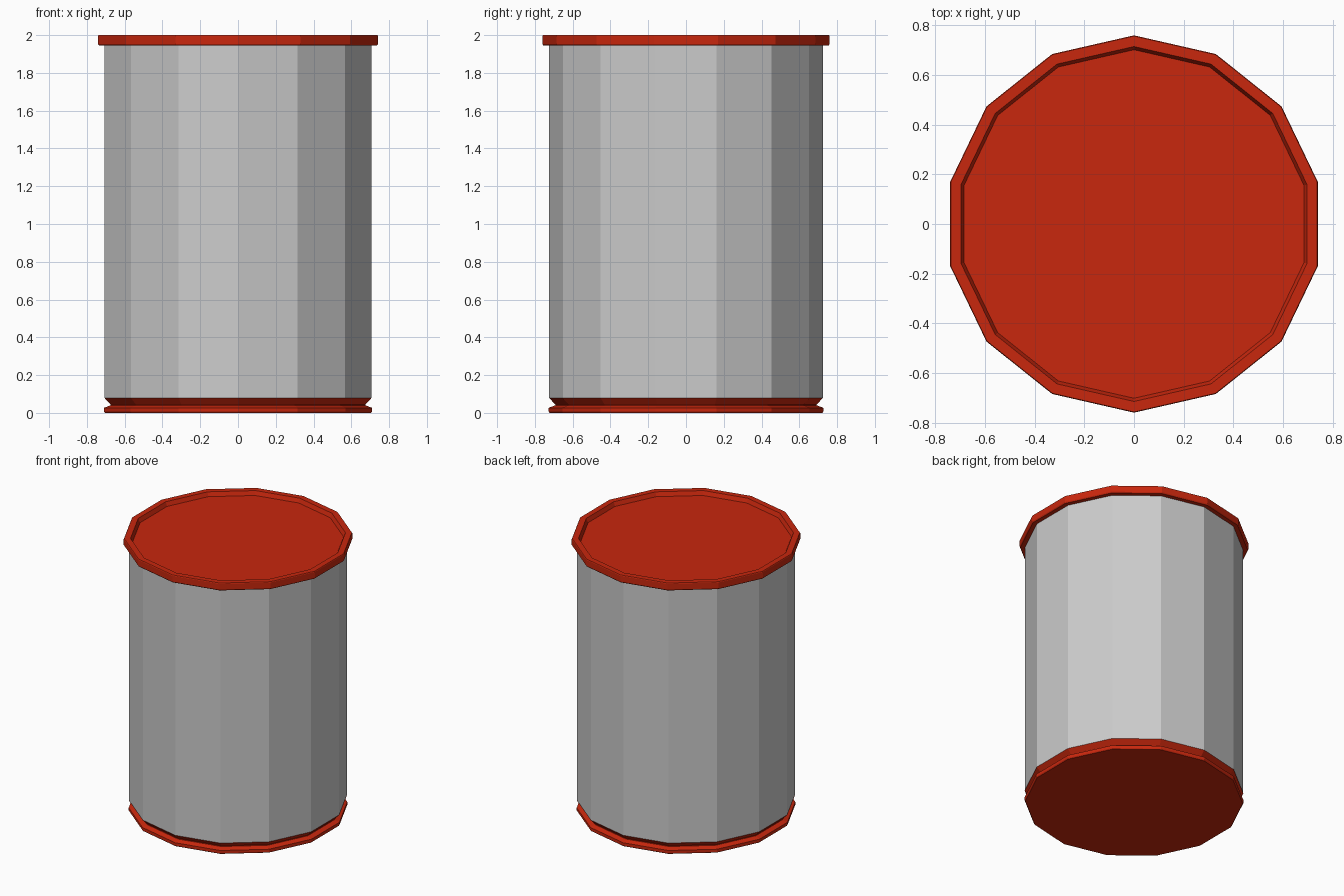
import bpy, bmesh, math

if "Cube" in bpy.data.objects:
    bpy.data.objects.remove(bpy.data.objects["Cube"])

SIDES = 14


def turned_part(name, profile, material=None):
    """Spin a (radius, z) profile into a faceted, capped solid with corners on +y and -y."""
    bm = bmesh.new()
    rings = []
    for r, z in profile:
        angles = [math.pi / 2 + 2 * math.pi * i / SIDES for i in range(SIDES)]
        rings.append([bm.verts.new((r * math.cos(a), r * math.sin(a), z)) for a in angles])
    for low, high in zip(rings, rings[1:]):
        for i in range(SIDES):
            j = (i + 1) % SIDES
            bm.faces.new((low[i], low[j], high[j], high[i]))
    bm.faces.new(rings[0][::-1])
    bm.faces.new(rings[-1])
    bmesh.ops.recalc_face_normals(bm, faces=bm.faces)
    mesh = bpy.data.meshes.new(name)
    bm.to_mesh(mesh)
    bm.free()
    obj = bpy.data.objects.new(name, mesh)
    bpy.context.collection.objects.link(obj)
    if material:
        mesh.materials.append(material)
    return obj


red = bpy.data.materials.new("red_paint")
red.diffuse_color = (0.58, 0.02, 0.004, 1)
red.use_nodes = True
red.node_tree.nodes["Principled BSDF"].inputs["Base Color"].default_value = red.diffuse_color

# Foot: lower lip, groove and flare up to the body
turned_part("base_ring", [(0.722, 0), (0.727, 0.007), (0.727, 0.027),
                          (0.692, 0.04), (0.692, 0.045), (0.726, 0.08)], red)

# Plain grey drum wall
turned_part("drum_body", [(0.724, 0.08), (0.724, 1.945)])

# Lid: overhanging rim with a shallow recessed top
turned_part("lid", [(0.724, 1.945), (0.755, 1.945), (0.76, 1.953), (0.76, 1.995),
                    (0.757, 2.0), (0.715, 2.0), (0.702, 1.97)], red)
